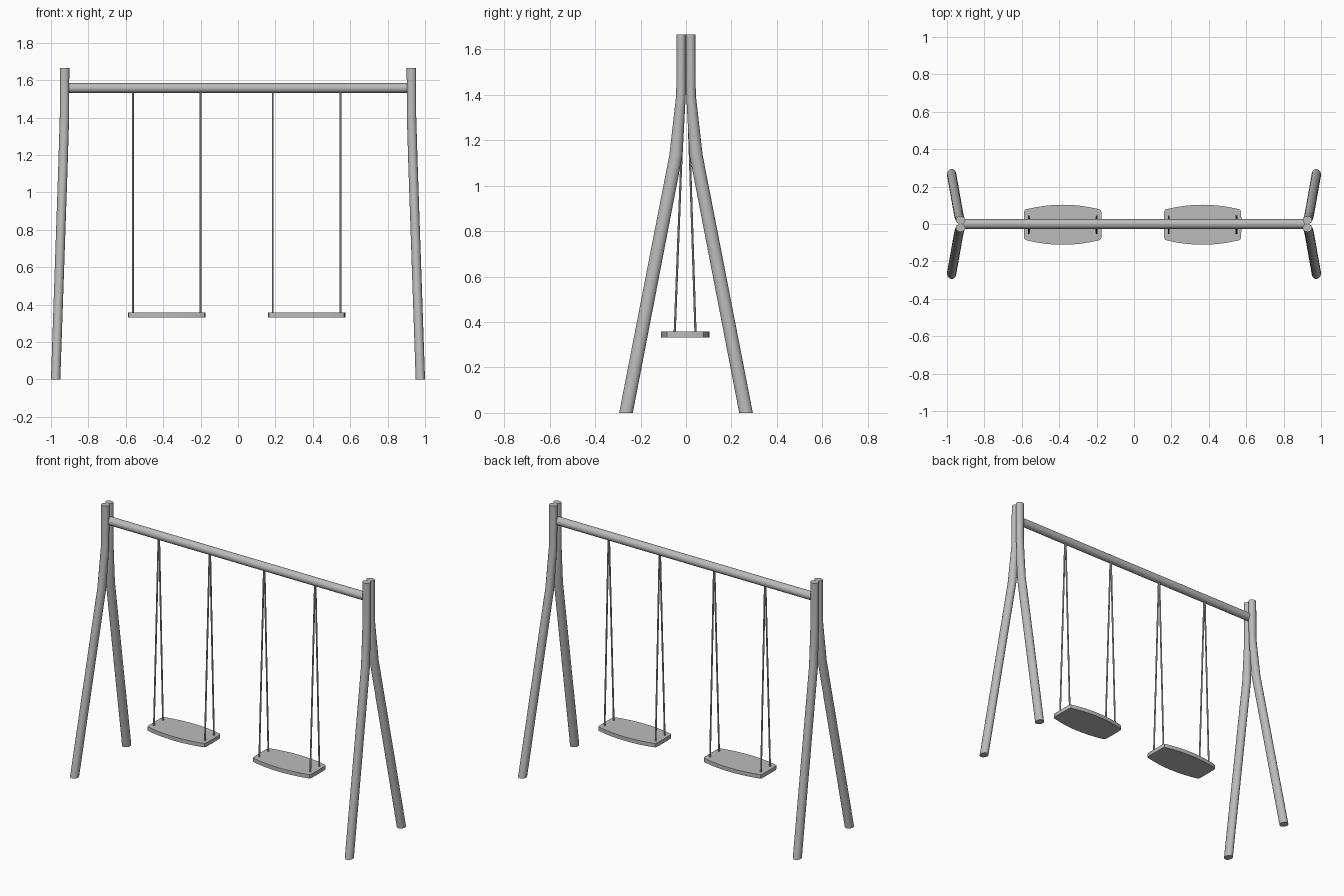
import bpy
import bmesh
from math import cos, sin, tau, radians
from mathutils import Vector

cube = bpy.data.objects.get("Cube")
if cube:
    bpy.data.objects.remove(cube, do_unlink=True)

grey = bpy.data.materials.new("plain grey")
grey.use_nodes = True
GREY = (0.5, 0.5, 0.5, 1)
grey.diffuse_color = GREY
grey.node_tree.nodes["Principled BSDF"].inputs["Base Color"].default_value = GREY


def finish(name, bm):
    """Turn a bmesh into a named object with sharp-edged smooth shading."""
    bmesh.ops.recalc_face_normals(bm, faces=bm.faces)
    mesh = bpy.data.meshes.new(name)
    bm.to_mesh(mesh)
    bm.free()
    mesh.materials.append(grey)
    obj = bpy.data.objects.new(name, mesh)
    bpy.context.collection.objects.link(obj)
    bpy.ops.object.select_all(action='DESELECT')
    obj.select_set(True)
    bpy.context.view_layer.objects.active = obj
    bpy.ops.object.shade_smooth_by_angle(angle=radians(30))
    return obj


def loft(name, rings):
    """Skin a closed solid through equal-length rings of points."""
    bm = bmesh.new()
    loops = [[bm.verts.new(p) for p in ring] for ring in rings]
    n = len(loops[0])
    for a, b in zip(loops, loops[1:]):
        for i in range(n):
            j = (i + 1) % n
            bm.faces.new((a[i], a[j], b[j], b[i]))
    bm.faces.new(loops[0])
    bm.faces.new(loops[-1])
    return finish(name, bm)


def rod(name, start, end, radius, sides):
    start, end = Vector(start), Vector(end)
    turn = (end - start).to_track_quat('Z', 'Y')
    circle = [turn @ Vector((radius * cos(tau * i / sides), radius * sin(tau * i / sides), 0))
              for i in range(sides)]
    return loft(name, [[c + p for c in circle] for p in (start, end)])


# Bent legs: x, y, z of the centre, then half-width across and along the depth
LEG = [(0.975, 0.264, 0, 0.025, 0.03),
       (0.936, 0.044, 1.136, 0.025, 0.029),
       (0.928, 0.022, 1.4, 0.025, 0.021),
       (0.927, 0.021, 1.665, 0.025, 0.021)]
for sx, side in ((1, "left"), (-1, "right")):
    for sy, end in ((-1, "front"), (1, "back")):
        loft(f"{end}_{side}_leg",
             [[(sx * x + rx * cos(tau * i / 24), sy * y + ry * sin(tau * i / 24), z)
               for i in range(24)] for x, y, z, rx, ry in LEG])

# Top beam
rod("top_beam", (-0.915, 0, 1.558), (0.915, 0, 1.558), 0.026, 24)


# Seats with bowed long edges, and the ropes that carry them
def seat_outline():
    half = [(0.207, 0), (0.206, 0.07), (0.201, 0.08), (0.19, 0.084)]
    steps = 8
    half += [(x, 0.107 - 0.023 * (x / 0.19) ** 2)
             for x in (0.19 * (1 - 2 * i / steps) for i in range(1, steps))]
    half += [(-x, y) for x, y in reversed(half[:4])]
    return half + [(x, -y) for x, y in reversed(half[1:-1])]


for cx, side in ((0.367, "left"), (-0.381, "right")):
    loft(f"{side}_seat", [[(cx + x, y - 0.004, z) for x, y in seat_outline()]
                          for z in (0.332, 0.357)])
    for dx, place in ((0.181, "left"), (-0.181, "right")):
        for sy, end in ((-1, "front"), (1, "back")):
            rod(f"{side}_seat_{end}_{place}_rope",
                (cx + dx, sy * 0.046 - 0.004, 0.345), (cx + dx, sy * 0.004, 1.54), 0.005, 10)
